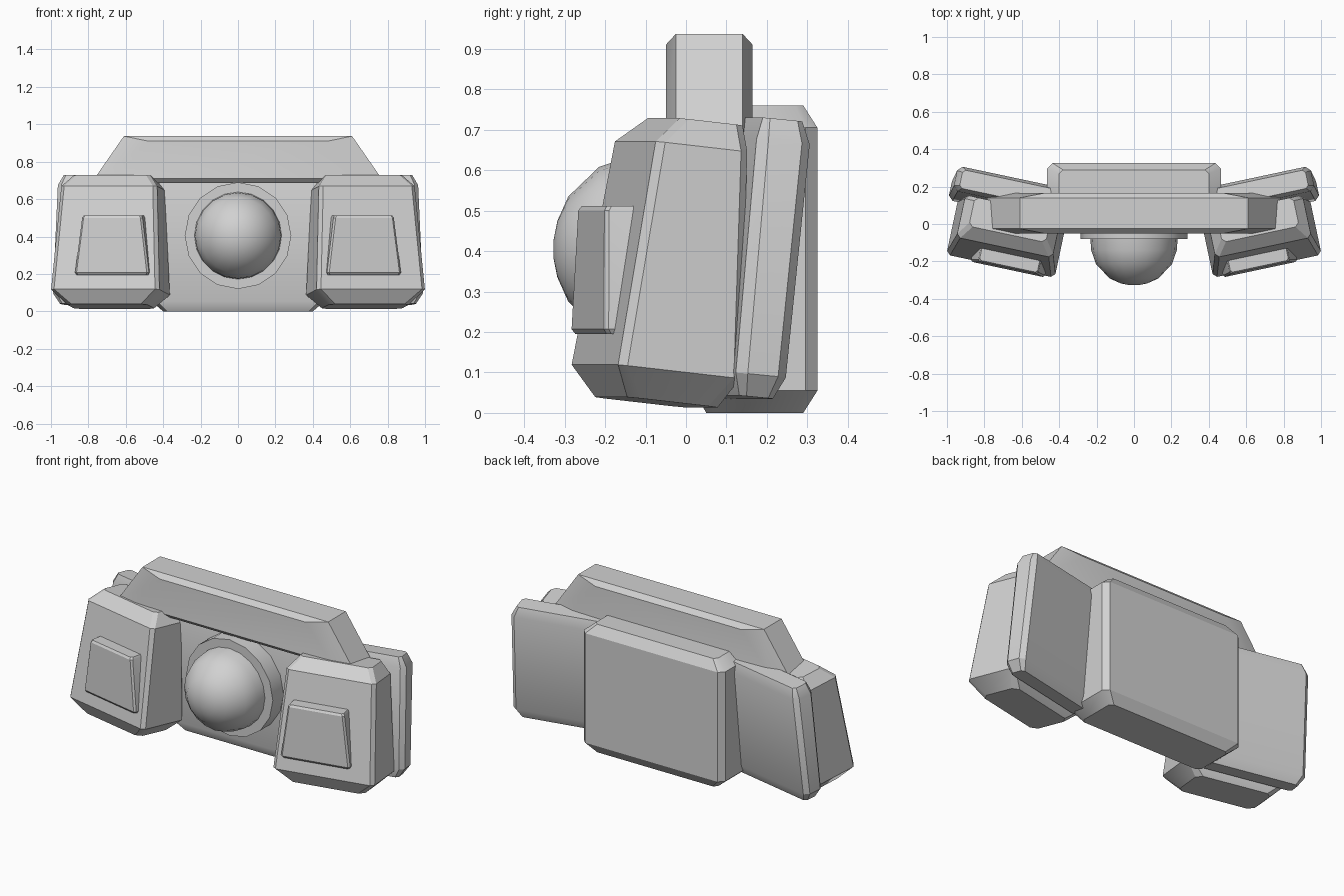
import bpy
import bmesh
from math import radians, cos, sin, pi
from mathutils import Matrix, Vector

if "Cube" in bpy.data.objects:
    bpy.data.objects.remove(bpy.data.objects["Cube"], do_unlink=True)

grey = bpy.data.materials.new("light_grey")
grey.use_nodes = True
grey.diffuse_color = (0.64, 0.64, 0.64, 1)
grey.node_tree.nodes["Principled BSDF"].inputs["Base Color"].default_value = grey.diffuse_color


def loft(name, loops, matrix=Matrix(), side=1, smooth=30):
    """Skin a stack of equal-length loops, cap both ends, mirror if side is -1."""
    bm = bmesh.new()
    mirror = Matrix.Diagonal((side, 1, 1, 1))
    rows = [[bm.verts.new(mirror @ matrix @ Vector(p)) for p in loop] for loop in loops]
    count = len(rows[0])
    for a, b in zip(rows, rows[1:]):
        for i in range(count):
            j = (i + 1) % count
            bm.faces.new((a[i], a[j], b[j], b[i]))
    bm.faces.new(rows[0])
    bm.faces.new(rows[-1])
    bmesh.ops.recalc_face_normals(bm, faces=bm.faces)
    mesh = bpy.data.meshes.new(name)
    bm.to_mesh(mesh)
    bm.free()
    mesh.materials.append(grey)
    obj = bpy.data.objects.new(name, mesh)
    bpy.context.collection.objects.link(obj)
    bpy.ops.object.select_all(action="DESELECT")
    obj.select_set(True)
    bpy.context.view_layer.objects.active = obj
    bpy.ops.object.shade_smooth_by_angle(angle=radians(smooth))
    return obj


def ring(z, hx, y0, y1, c):
    """Rectangle with cut corners at height z."""
    return [(hx - c, y0, z), (hx, y0 + c, z), (hx, y1 - c, z), (hx - c, y1, z),
            (c - hx, y1, z), (-hx, y1 - c, z), (-hx, y0 + c, z), (c - hx, y0, z)]


def block(name, rings, matrix=Matrix(), side=1):
    return loft(name, [ring(*r) for r in rings], matrix, side)


def lathe(name, profile, centre_z, segments, smooth):
    """Turn (radius, y) points around an axis along y."""
    loops = [[(r * cos(2 * pi * i / segments), y, centre_z + r * sin(2 * pi * i / segments))
              for i in range(segments)] for r, y in profile]
    return loft(name, loops, smooth=smooth)


def pose(x, y, z, yaw, pitch=0):
    return (Matrix.Translation((x, y, z)) @ Matrix.Rotation(radians(yaw), 4, "Z")
            @ Matrix.Rotation(radians(pitch), 4, "X"))


# Central housing
block("central_housing", [(0, 0.40, 0.05, 0.29, 0.02), (0.055, 0.465, 0.02, 0.325, 0.03),
                          (0.705, 0.465, 0.02, 0.325, 0.03), (0.76, 0.40, 0.05, 0.29, 0.02)])

# Top bar: chamfered trapezoid
bar = []
for y, bottom, top, low, high in [(-0.05, 0.65, 0.48, 0.71, 0.91), (-0.025, 0.785, 0.61, 0.685, 0.937),
                                  (0.14, 0.785, 0.61, 0.685, 0.937), (0.165, 0.65, 0.48, 0.71, 0.91)]:
    bar.append([(-bottom, y, low), (bottom, y, low), (top, y, high), (-top, y, high)])
loft("top_bar", bar, smooth=15)

# Round base and dome
lathe("dome_base", [(0.285, 0.04), (0.285, -0.08)], 0.405, 16, 30)
lathe("dome", [(0.235, -0.05), (0.229, -0.14), (0.203, -0.215), (0.13, -0.291),
               (0.07, -0.318), (0.025, -0.327)], 0.405, 20, 45)

# Side assemblies
for side, label in ((1, "left"), (-1, "right")):
    block(label + "_front_pod",
          [(-0.365, 0.22, -0.105, 0.125, 0.03), (-0.29, 0.296, -0.155, 0.155, 0.02),
           (0.27, 0.262, -0.115, 0.118, 0.02), (0.335, 0.21, -0.05, 0.11, 0.02)],
          pose(0.675, -0.043, 0.39, 12, -6.4), side)
    block(label + "_pod_panel",
          [(0.195, 0.195, 0.005, 0.12, 0.01), (0.207, 0.202, -0.003, 0.12, 0.01),
           (0.5, 0.165, 0.006, 0.12, 0.01), (0.512, 0.158, 0.014, 0.12, 0.01)],
          pose(0.675, -0.24, 0, 12), side)
    block(label + "_rear_plate",
          [(-0.345, 0.27, -0.045, 0.04, 0.015), (-0.29, 0.307, -0.065, 0.062, 0.025),
           (0.29, 0.292, -0.065, 0.07, 0.025), (0.345, 0.262, -0.05, 0.05, 0.015)],
          pose(0.675, 0.155, 0.382, 12, -5.5), side)
